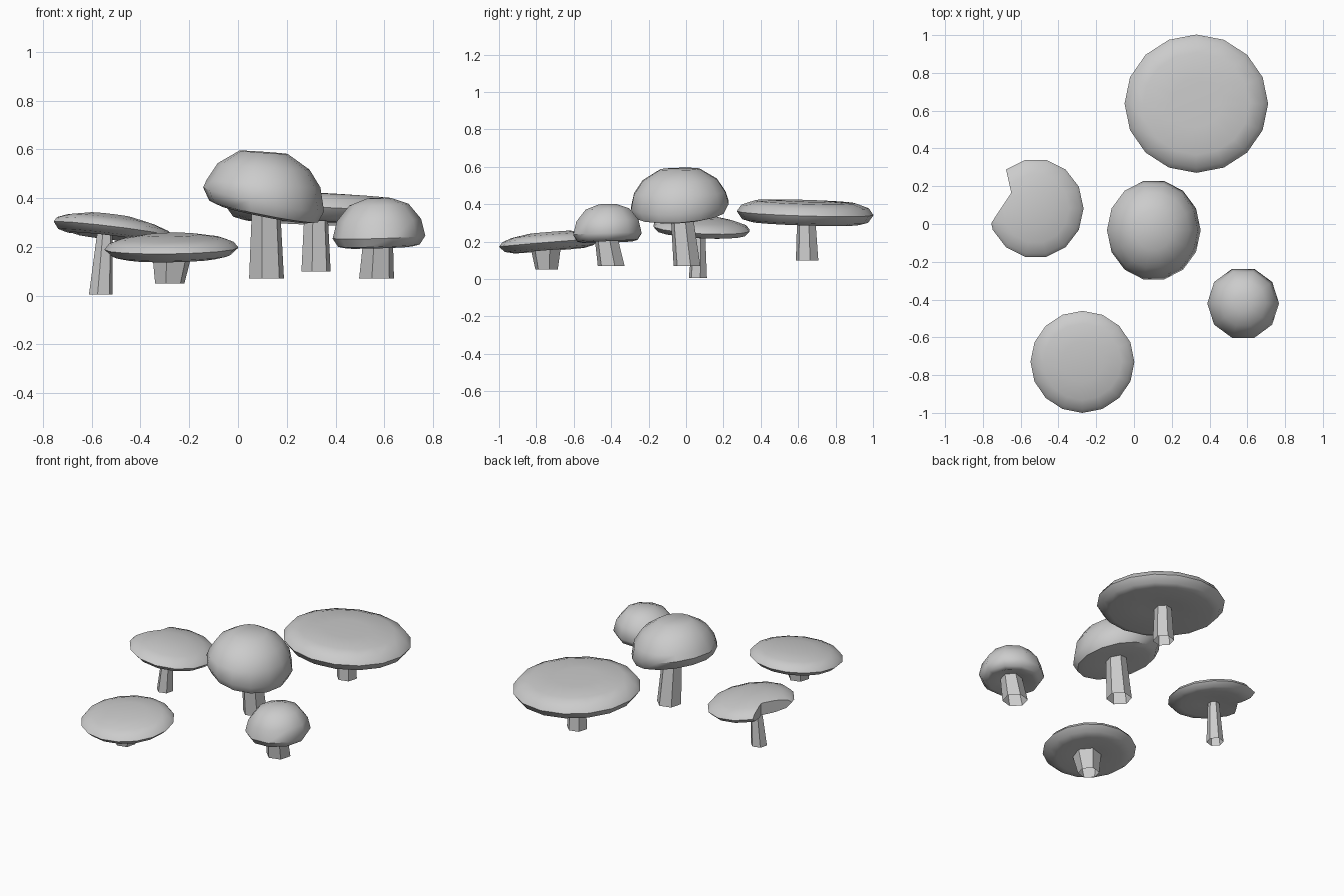
import bpy, bmesh, math
from mathutils import Vector

if "Cube" in bpy.data.objects:
    bpy.data.objects.remove(bpy.data.objects["Cube"])


def make_object(name, rings, closed_ends, angle=40):
    """Skin a stack of vertex rings into one smooth-by-angle mesh."""
    bm = bmesh.new()
    loops = [[bm.verts.new(p) for p in ring] for ring in rings]
    n = len(loops[0])
    for low, high in zip(loops, loops[1:]):
        for i in range(n):
            j = (i + 1) % n
            bm.faces.new((low[i], low[j], high[j], high[i]))
    if closed_ends:
        for loop in (loops[0], loops[-1]):
            mid = bm.verts.new(sum((v.co for v in loop), Vector()) / n)
            for i in range(n):
                bm.faces.new((loop[i], loop[(i + 1) % n], mid))
    bmesh.ops.recalc_face_normals(bm, faces=bm.faces)
    mesh = bpy.data.meshes.new(name)
    bm.to_mesh(mesh)
    bm.free()
    obj = bpy.data.objects.new(name, mesh)
    bpy.context.collection.objects.link(obj)
    return obj


def smooth(obj, angle=45):
    bpy.ops.object.select_all(action='DESELECT')
    obj.select_set(True)
    bpy.context.view_layer.objects.active = obj
    bpy.ops.object.shade_smooth_by_angle(angle=math.radians(angle))


def circle(cx, cy, rx, ry, z, n, tilt=(0, 0), turn=0.0):
    pts = []
    for i in range(n):
        a = 2 * math.pi * (i + turn) / n
        dx, dy = rx * math.cos(a), ry * math.sin(a)
        pts.append((cx + dx, cy + dy, z + tilt[0] * dx + tilt[1] * dy))
    return pts


def cap(name, centre, radii, profile, tilt, n, top_tilt=1.0, rim_z=0):
    """Profile is (relative radius, height), from the underside to the crown."""
    rings = []
    for r, z in profile:
        k = top_tilt if z > rim_z else 1.0
        rings.append(circle(*centre, radii[0] * r, radii[1] * r, z, n,
                            (tilt[0] * k, tilt[1] * k)))
    return make_object(name, rings, True)


def stem(name, bottom, r0, top, r1):
    rings = []
    for t in (0, 0.5, 1):
        p = Vector(bottom).lerp(Vector(top), t)
        r = r0 + (r1 - r0) * t
        rings.append(circle(p.x, p.y, r, r, p.z, 6, turn=0.25))
    smooth(make_object(name, rings, False))


# Broad flat mushroom at the back
smooth(cap("back_cap", (0.33, 0.637), (0.38, 0.366),
           [(0.3, 0.315), (0.8, 0.298), (0.92, 0.31), (1, 0.352),
            (0.93, 0.388), (0.74, 0.412), (0.35, 0.418)], (-0.04, -0.03), 16))
stem("back_stem", (0.32, 0.648, 0.10), 0.062, (0.32, 0.643, 0.33), 0.05)

# Tall domed mushroom in the middle
smooth(cap("middle_cap", (0.105, -0.033), (0.248, 0.267),
           [(0.3, 0.345), (0.75, 0.335), (0.9, 0.345), (1, 0.395),
            (0.94, 0.46), (0.76, 0.53), (0.4, 0.588)], (-0.2, 0.06), 14, 0.35, 0.42))
stem("middle_stem", (0.117, 0.005, 0.07), 0.074, (0.115, -0.025, 0.36), 0.06)

# Small domed mushroom on the right
smooth(cap("right_cap", (0.578, -0.42), (0.19, 0.192),
           [(0.35, 0.225), (0.72, 0.198), (0.88, 0.205), (1, 0.24),
            (0.91, 0.31), (0.64, 0.373), (0.25, 0.4)], (0.03, 0.03), 10))
stem("right_stem", (0.568, -0.40, 0.07), 0.074, (0.575, -0.43, 0.24), 0.062)

# Low flat mushroom at the front
smooth(cap("front_cap", (-0.273, -0.73), (0.275, 0.27),
           [(0.3, 0.165), (0.7, 0.152), (0.88, 0.163), (1, 0.193),
            (0.93, 0.217), (0.75, 0.235), (0.4, 0.25)], (0.015, 0.08), 16))
stem("front_stem", (-0.28, -0.745, 0.05), 0.062, (-0.27, -0.75, 0.17), 0.084)

# Left mushroom with a bite out of its cap
left = cap("left_cap", (-0.52, 0.083), (0.253, 0.263),
           [(0.3, 0.25), (0.7, 0.238), (0.9, 0.245), (1, 0.272),
            (0.93, 0.293), (0.7, 0.313), (0.35, 0.331)], (-0.12, -0.05), 14)
outline = [(-0.68, 0.30), (-0.65, 0.165), (-0.70, 0.09), (-0.772, -0.02),
           (-0.95, -0.02), (-0.95, 0.42), (-0.72, 0.42)]
cutter = make_object("bite_cutter", [[(x, y, z) for x, y in outline] for z in (0, 0.6)], False)
bm = bmesh.new()
bm.from_mesh(cutter.data)
bmesh.ops.holes_fill(bm, edges=bm.edges)
bmesh.ops.recalc_face_normals(bm, faces=bm.faces)
bm.to_mesh(cutter.data)
bm.free()
mod = left.modifiers.new("bite", 'BOOLEAN')
mod.operation = 'DIFFERENCE'
mod.object = cutter
bpy.context.view_layer.objects.active = left
bpy.ops.object.modifier_apply(modifier=mod.name)
bpy.data.objects.remove(cutter)
smooth(left)
stem("left_stem", (-0.563, 0.063, 0.005), 0.05, (-0.545, 0.07, 0.27), 0.032)
